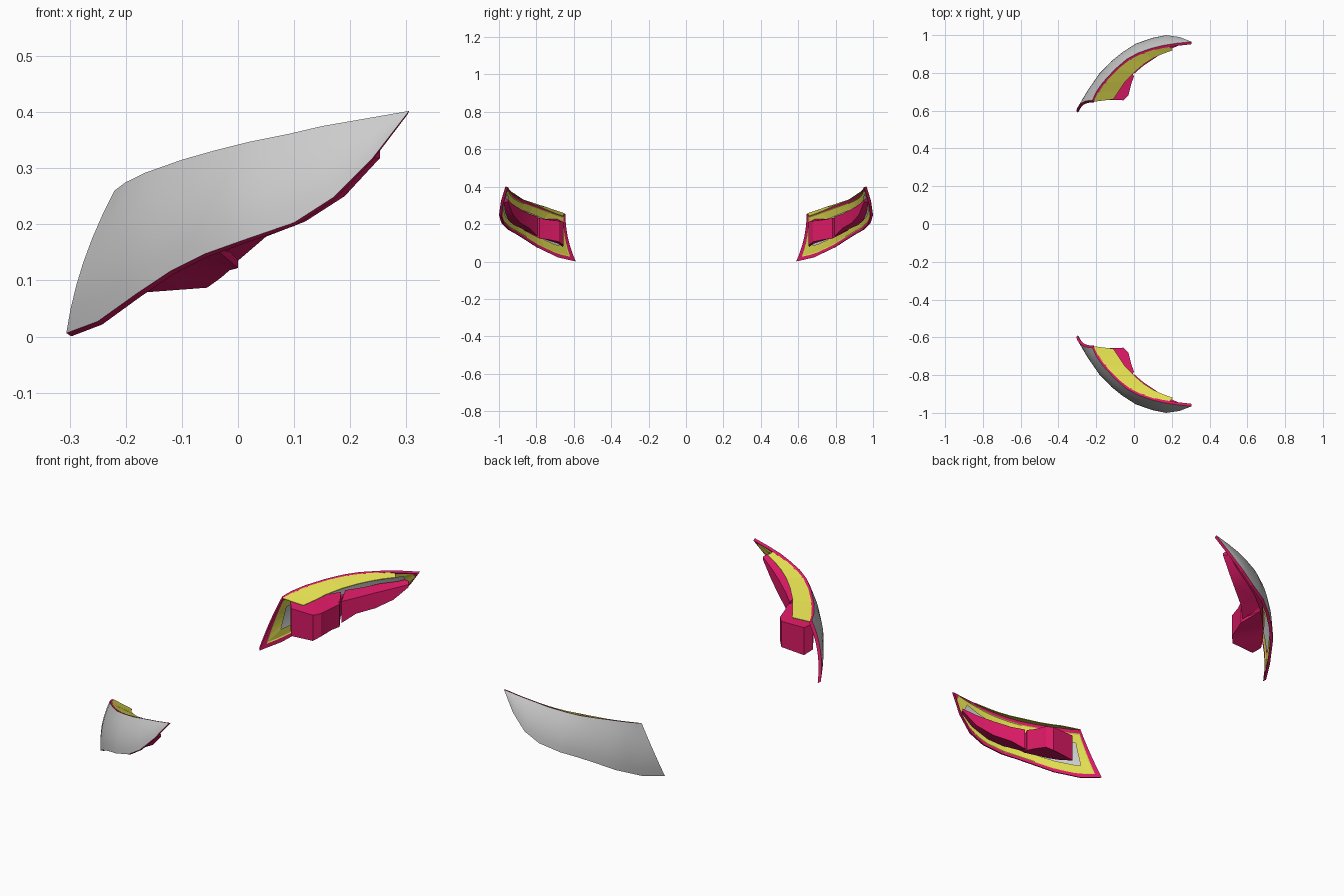
import bpy, bmesh
from mathutils import Vector

if "Cube" in bpy.data.objects:
    bpy.data.objects.remove(bpy.data.objects["Cube"])

# Lens edge stations, front to rear: lower edge and upper edge
LOWER = [(-.306, .6, .006), (-.25, .695, .027), (-.18, .8, .077), (-.12, .862, .117),
         (-.06, .91, .147), (.01, .955, .172), (.1, .986, .203), (.17, 1.0, .248),
         (.24, .99, .318), (.305, .965, .402)]
UPPER = [(-.22, .655, .26), (-.2, .70, .275), (-.165, .75, .292), (-.1, .82, .315),
         (-.04, .872, .332), (.02, .905, .347), (.09, .93, .361), (.15, .945, .375),
         (.225, .957, .388), (.305, .965, .402)]
LAST = len(LOWER) - 1


def material(name, rgb):
    m = bpy.data.materials.new(name)
    m.diffuse_color = (*rgb, 1)
    m.use_nodes = True
    m.node_tree.nodes["Principled BSDF"].inputs["Base Color"].default_value = m.diffuse_color
    return m


MAGENTA = material("housing_magenta", (.70, .01, .13))
YELLOW = material("reflector_yellow", (.75, .72, .08))


def along(pts, u):
    i = min(int(u), len(pts) - 2)
    return Vector(pts[i]).lerp(Vector(pts[i + 1]), u - i)


def outward(u):
    return Vector((-.6 + .085 * u, .7 + .03 * u, 0)).normalized()


def surface(u, v, depth=0):
    """Point on the curved lens, moved inward by depth."""
    lo, up = along(LOWER, u), along(UPPER, u)
    bulge = .07 * (up - lo).length * 4 * v * (1 - v)
    o = outward(u)
    return lo.lerp(up, v) + o * (bulge - depth) - Vector((0, 0, depth * .4))


def build(name, rows, mat=None, loop=False, caps=False, smooth=None):
    """Skin rows of points and mirror the part to the other side."""
    bm = bmesh.new()
    grid = [[bm.verts.new(p) for p in r] for r in rows]
    n = len(rows[0])
    for a, b in zip(grid, grid[1:]):
        for i in range(n if loop else n - 1):
            j = (i + 1) % n
            bm.faces.new((a[i], a[j], b[j], b[i]))
    if caps:
        bm.faces.new(grid[0])
        bm.faces.new(grid[-1])
    bmesh.ops.remove_doubles(bm, verts=bm.verts, dist=.0003)
    if caps:
        bmesh.ops.recalc_face_normals(bm, faces=bm.faces)
    me = bpy.data.meshes.new(name)
    bm.to_mesh(me)
    bm.free()
    ob = bpy.data.objects.new(name, me)
    bpy.context.collection.objects.link(ob)
    if mat:
        me.materials.append(mat)
    if smooth:
        bpy.ops.object.select_all(action='DESELECT')
        ob.select_set(True)
        bpy.context.view_layer.objects.active = ob
        bpy.ops.object.shade_smooth_by_angle(angle=smooth)
    mod = ob.modifiers.new("other_side", 'MIRROR')
    mod.use_axis = (False, True, False)
    mod.use_mirror_merge = False
    return ob


def ring(t, depth, n=18, m=6):
    """Closed loop on the lens surface, inset by fraction t from the border."""
    a, b = t * 3, LAST - t * 4
    uv = [(a + (b - a) * i / n, t) for i in range(n)]
    uv += [(b, t + (1 - 2 * t) * i / m) for i in range(m)]
    uv += [(b + (a - b) * i / n, 1 - t) for i in range(n)]
    uv += [(a, 1 - t + (2 * t - 1) * i / m) for i in range(m)]
    return [surface(u, v, depth) for u, v in uv]


# Clear outer lens
build("lens", [[surface(i / 2, j / 6) for i in range(2 * LAST + 1)]
               for j in range(6, -1, -1)], smooth=.6)

# Rim around the lens and reflector band inside it
build("rim", [ring(0, 0), ring(0, .014), ring(.08, .014)], MAGENTA, loop=True)
build("reflector_band", [ring(.08, .014), ring(.1, .012), ring(.27, .016)],
      YELLOW, loop=True)

# Shelf reaching inward from the upper edge
INNER = [(-.11, .66), (-.08, .705), (-.05, .75), (0, .802),
         (.05, .845), (.1, .877), (.15, .9), (.205, .92)]
outer = [surface(i * 7.5 / 7, 1, .01) for i in range(8)]
inner = [Vector((x, y, o.z - .012)) for (x, y), o in zip(INNER, outer)]
down = Vector((0, 0, -.004))
build("upper_shelf", [[o, p, p + down, o + down] for o, p in zip(outer, inner)],
      YELLOW, loop=True, caps=True)

# Lamp housings: inner x, y, low z, high z, then outer x, y, low z
FRONT = [(-.175, .658, .078, .212, -.2, .69, .1),
         (-.055, .655, .087, .212, -.165, .745, .115),
         (-.03, .68, .105, .217, -.135, .785, .13),
         (-.015, .74, .118, .224, -.09, .83, .15),
         (0, .782, .122, .232, -.05, .865, .165)]
REAR = [(0, .795, .135, .24, -.035, .875, .175),
        (.05, .838, .178, .255, .03, .92, .195),
        (.12, .885, .205, .28, .1, .95, .22),
        (.19, .925, .25, .305, .18, .968, .265),
        (.253, .952, .318, .33, .235, .975, .318)]
for name, rows in (("front_lamp_housing", FRONT), ("rear_lamp_housing", REAR)):
    build(name, [[(x, y, lo), (x, y, hi), (ox, oy, hi + .015), (ox, oy, ol)]
                 for x, y, lo, hi, ox, oy, ol in rows],
          MAGENTA, loop=True, caps=True, smooth=.5)

# Recessed divider joining the two housings
A, B = FRONT[-1], REAR[0]
build("housing_divider", [[(r[0] - .012, r[1], r[2] + .01), (r[0] - .012, r[1], r[3] - .004),
                           (r[4], r[5], r[3]), (r[4], r[5], r[6])] for r in (A, B)],
      MAGENTA, loop=True, caps=True)
